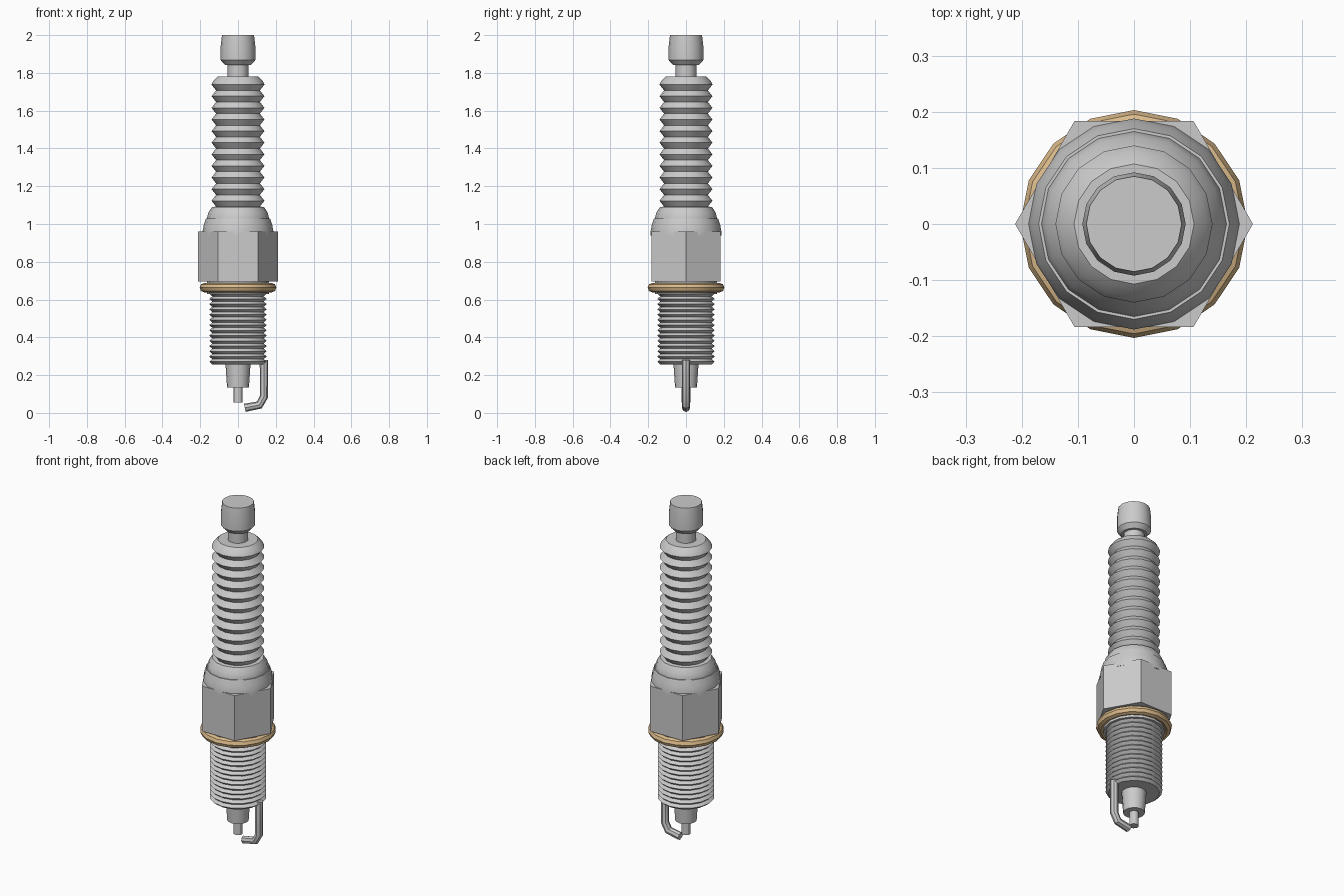
import bpy, bmesh
from math import cos, sin, pi, radians

if "Cube" in bpy.data.objects:
    bpy.data.objects.remove(bpy.data.objects["Cube"])

def finish(obj, mat=None):
    if mat:
        obj.data.materials.append(mat)
    bpy.ops.object.select_all(action='DESELECT')
    obj.select_set(True)
    bpy.context.view_layer.objects.active = obj
    bpy.ops.object.shade_smooth_by_angle(angle=radians(30))
    return obj

def material(name, color):
    m = bpy.data.materials.new(name)
    m.diffuse_color = color
    m.use_nodes = True
    m.node_tree.nodes["Principled BSDF"].inputs["Base Color"].default_value = m.diffuse_color
    return m

def lathe(name, profile, sides=16, mat=None):
    """Revolve (radius, z) points about the z axis and cap both ends."""
    bm = bmesh.new()
    rings = [[bm.verts.new((r * cos(2 * pi * i / sides), r * sin(2 * pi * i / sides), z))
              for i in range(sides)] for r, z in profile]
    for a, b in zip(rings, rings[1:]):
        for i in range(sides):
            j = (i + 1) % sides
            bm.faces.new((a[i], a[j], b[j], b[i]))
    bm.faces.new(rings[0][::-1])
    bm.faces.new(rings[-1])
    bmesh.ops.recalc_face_normals(bm, faces=bm.faces)
    me = bpy.data.meshes.new(name)
    bm.to_mesh(me)
    bm.free()
    obj = bpy.data.objects.new(name, me)
    bpy.context.collection.objects.link(obj)
    return finish(obj, mat)

porcelain = material("porcelain", (0.9, 0.9, 0.87, 1))
copper = material("copper", (0.72, 0.5, 0.26, 1))

# Terminal cap with its neck
lathe("terminal_cap", [(0.055, 1.74), (0.055, 1.843), (0.07, 1.843), (0.092, 1.868),
                       (0.092, 1.94), (0.085, 2.0)])

# Ribbed insulator, from the flared foot upwards
ribs, pitch, top_peak = 11, 0.0615, 1.738
body = [(0.165, 1.0), (0.165, 1.03), (0.157, 1.06), (0.138, 1.09)]
for i in reversed(range(ribs)):
    peak = top_peak - i * pitch
    body += [(0.116, peak - pitch / 2), (0.14, peak)]
body += [(0.13, 1.758), (0.107, 1.78)]
lathe("insulator", body, mat=porcelain)

# Metal shell: tapered collar, hexagon and seat
lathe("shell_collar", [(0.188, 0.94), (0.188, 0.96), (0.181, 0.995), (0.17, 1.03)])
lathe("hexagon", [(0.212, 0.695), (0.212, 0.96)], sides=6)
lathe("gasket_seat", [(0.165, 0.63), (0.165, 0.70)])

# Sealing gasket
bpy.ops.mesh.primitive_torus_add(major_segments=16, minor_segments=8, major_radius=0.178,
                                 minor_radius=0.025, location=(0, 0, 0.663))
gasket = bpy.context.object
gasket.name = "gasket"
finish(gasket, copper)

# Threaded barrel
turns, low, high = 14, 0.257, 0.645
step = (high - low) / turns
thread = [(0.136, low)]
for i in range(turns):
    thread += [(0.152, low + (i + 0.5) * step), (0.136, low + (i + 1) * step)]
lathe("threaded_barrel", thread)

# Insulator nose and centre electrode
lathe("insulator_nose", [(0.058, 0.135), (0.067, 0.27)], mat=porcelain)
lathe("centre_electrode", [(0.025, 0.055), (0.025, 0.15)], sides=12)

# Bent ground electrode: a path with a round bevel
curve = bpy.data.curves.new("ground_electrode", 'CURVE')
curve.dimensions = '3D'
curve.bevel_depth = 0.022
curve.bevel_resolution = 2
curve.use_fill_caps = True
path = [(0.137, 0.28), (0.137, 0.085), (0.113, 0.042), (0.036, 0.027)]
spline = curve.splines.new('POLY')
spline.points.add(len(path) - 1)
for p, (x, z) in zip(spline.points, path):
    p.co = (x, 0, z, 1)
strap = bpy.data.objects.new("ground_electrode", curve)
bpy.context.collection.objects.link(strap)
bpy.ops.object.select_all(action='DESELECT')
strap.select_set(True)
bpy.context.view_layer.objects.active = strap
bpy.ops.object.convert(target='MESH')
finish(bpy.context.object)
